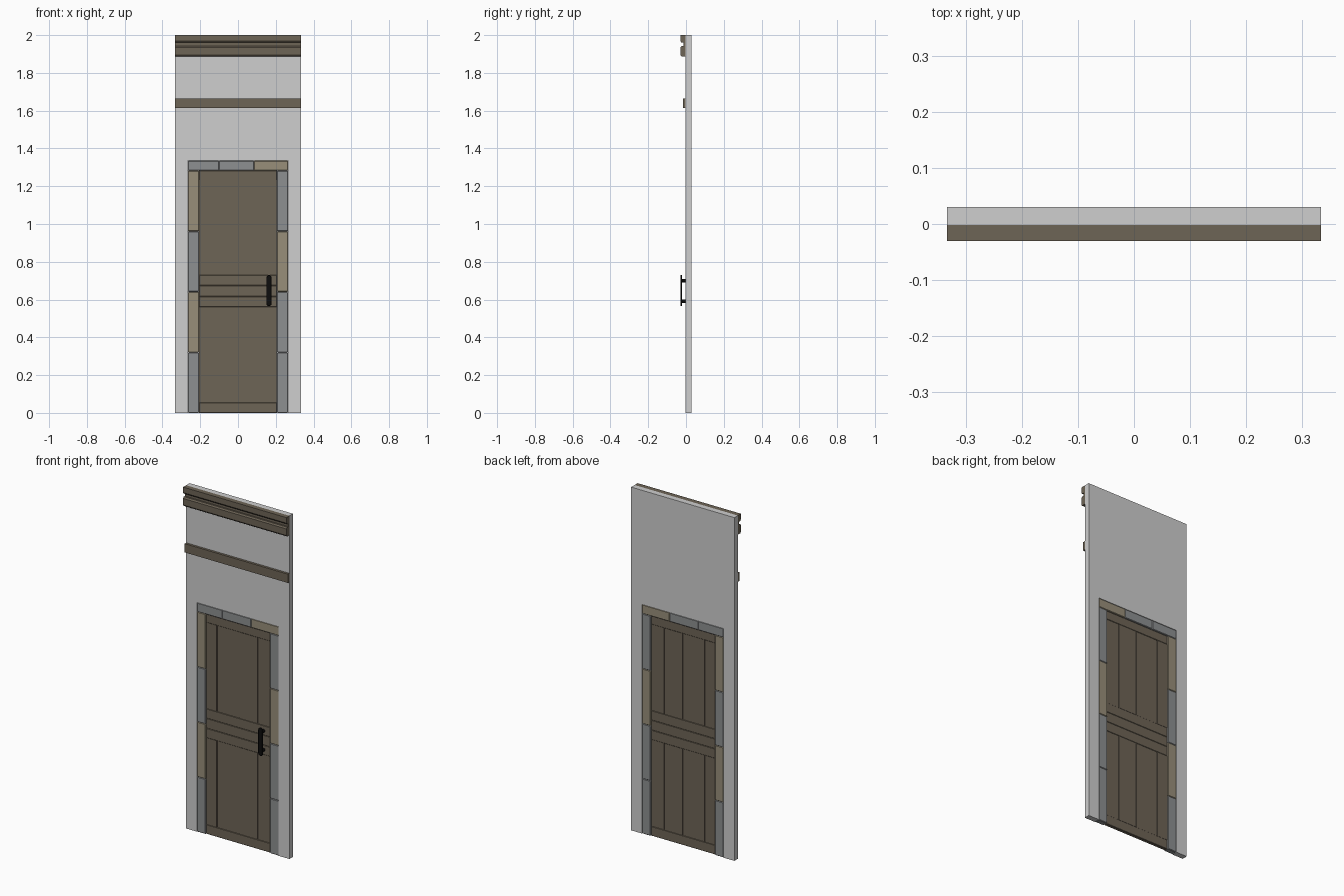
import bpy, bmesh, math
from mathutils import Vector

if "Cube" in bpy.data.objects:
    bpy.data.objects.remove(bpy.data.objects["Cube"])


def material(name, rgb):
    m = bpy.data.materials.new(name)
    m.diffuse_color = (*rgb, 1)
    m.use_nodes = True
    m.node_tree.nodes["Principled BSDF"].inputs["Base Color"].default_value = m.diffuse_color
    return m


PLASTER = material("pale_plaster", (0.62, 0.62, 0.62))
WOOD = material("brown_wood", (0.155, 0.128, 0.093))
GREY = material("grey_stone", (0.27, 0.28, 0.285))
TAN = material("tan_stone", (0.315, 0.275, 0.195))
IRON = material("black_iron", (0.004, 0.004, 0.004))


def extrude(name, points, start, end, axis, mat, bevel=0):
    """Extrude a 2D profile along x (points are y,z) or y (points are x,z)."""
    bm = bmesh.new()
    if axis == "x":
        verts = [bm.verts.new((start, a, b)) for a, b in points]
        move = Vector((end - start, 0, 0))
    else:
        verts = [bm.verts.new((a, start, b)) for a, b in points]
        move = Vector((0, end - start, 0))
    face = bm.faces.new(verts)
    new = bmesh.ops.extrude_face_region(bm, geom=[face])["geom"]
    bmesh.ops.translate(bm, vec=move, verts=[g for g in new if isinstance(g, bmesh.types.BMVert)])
    bmesh.ops.recalc_face_normals(bm, faces=bm.faces)
    mesh = bpy.data.meshes.new(name)
    bm.to_mesh(mesh)
    bm.free()
    mesh.materials.append(mat)
    ob = bpy.data.objects.new(name, mesh)
    bpy.context.collection.objects.link(ob)
    if bevel:
        mod = ob.modifiers.new("bevel", "BEVEL")
        mod.width, mod.segments = bevel, 1
    return ob


def box(name, x, y, z, mat, bevel=0):
    pts = [(x[0], z[0]), (x[1], z[0]), (x[1], z[1]), (x[0], z[1])]
    return extrude(name, pts, y[0], y[1], "y", mat, bevel)


W, IN, TOP = 0.333, 0.264, 1.335      # wall half width, opening half width and height
DOOR, HEAD = 0.207, 1.282             # door half width and height
FRONT, BACK = -0.002, 0.03

# Wall slab with a doorway cut out
extrude("wall", [(-W, 0), (-IN, 0), (-IN, TOP), (IN, TOP), (IN, 0), (W, 0), (W, 2), (-W, 2)],
        FRONT, BACK, "y", PLASTER)

# Stone surround: jambs from the bottom up, then the lintel
stone_y = (FRONT, BACK)
for side, colours in ((-1, (GREY, TAN, GREY, TAN)), (1, (GREY, GREY, TAN, GREY))):
    xs = sorted((side * DOOR, side * IN))
    for i, mat in enumerate(colours):
        box("jamb_stone", xs, stone_y, (i * 0.3205, (i + 1) * 0.3205), mat, 0.003)
for x0, x1, mat in ((-IN, -0.1, GREY), (-0.1, 0.085, GREY), (0.085, IN, TAN)):
    box("lintel_stone", (x0, x1), stone_y, (HEAD, TOP), mat, 0.003)

# Door: core, vertical planks and horizontal rails
box("door_core", (-DOOR, DOOR), (0.01, 0.018), (0, HEAD), WOOD)
seams = (-DOOR, -0.138, 0.003, 0.124, DOOR)
for z0, z1 in ((0.055, 0.56), (0.73, 1.232)):
    for i in range(4):
        x0 = seams[i] + (0.0025 if i else 0)
        x1 = seams[i + 1] - (0.0025 if i < 3 else 0)
        d = 0.0015 * (i % 2)
        box("door_plank", (x0, x1), (0.005 + d, 0.023 - d), (z0, z1), WOOD)
for z0, z1 in ((0, 0.055), (0.56, 0.616), (0.616, 0.674), (0.674, 0.73), (1.232, HEAD)):
    box("door_rail", (-DOOR, DOOR), (0.004, 0.024), (z0, z1), WOOD, 0.002)

# Cornice: two chamfered bands joined by a shallow neck
cornice = [(FRONT, 2), (-0.03, 2), (-0.03, 1.968), (-0.024, 1.96), (-0.014, 1.96),
           (-0.014, 1.942), (-0.024, 1.942), (-0.03, 1.934), (-0.03, 1.896),
           (-0.024, 1.888), (FRONT, 1.888)]
extrude("cornice", cornice, -W, W, "x", WOOD)

# Lower beam across the wall
extrude("wall_beam", [(FRONT, 1.665), (-0.016, 1.665), (-0.016, 1.614), (FRONT, 1.614)],
        -W, W, "x", WOOD)

# Handle: round-ended grip on two posts
HX, R = 0.164, 0.014
grip = []
for zc, a0 in ((0.716, 0), (0.579, math.pi)):
    for k in range(7):
        a = a0 + math.pi * k / 6
        grip.append((HX + R * math.cos(a), zc + R * math.sin(a)))
extrude("handle_grip", grip, -0.03, -0.021, "y", IRON, 0.002)
for zc in (0.70, 0.59):
    ring = [(HX + 0.009 * math.cos(math.tau * k / 12), zc + 0.009 * math.sin(math.tau * k / 12))
            for k in range(12)]
    extrude("handle_post", ring, -0.022, 0.008, "y", IRON)
